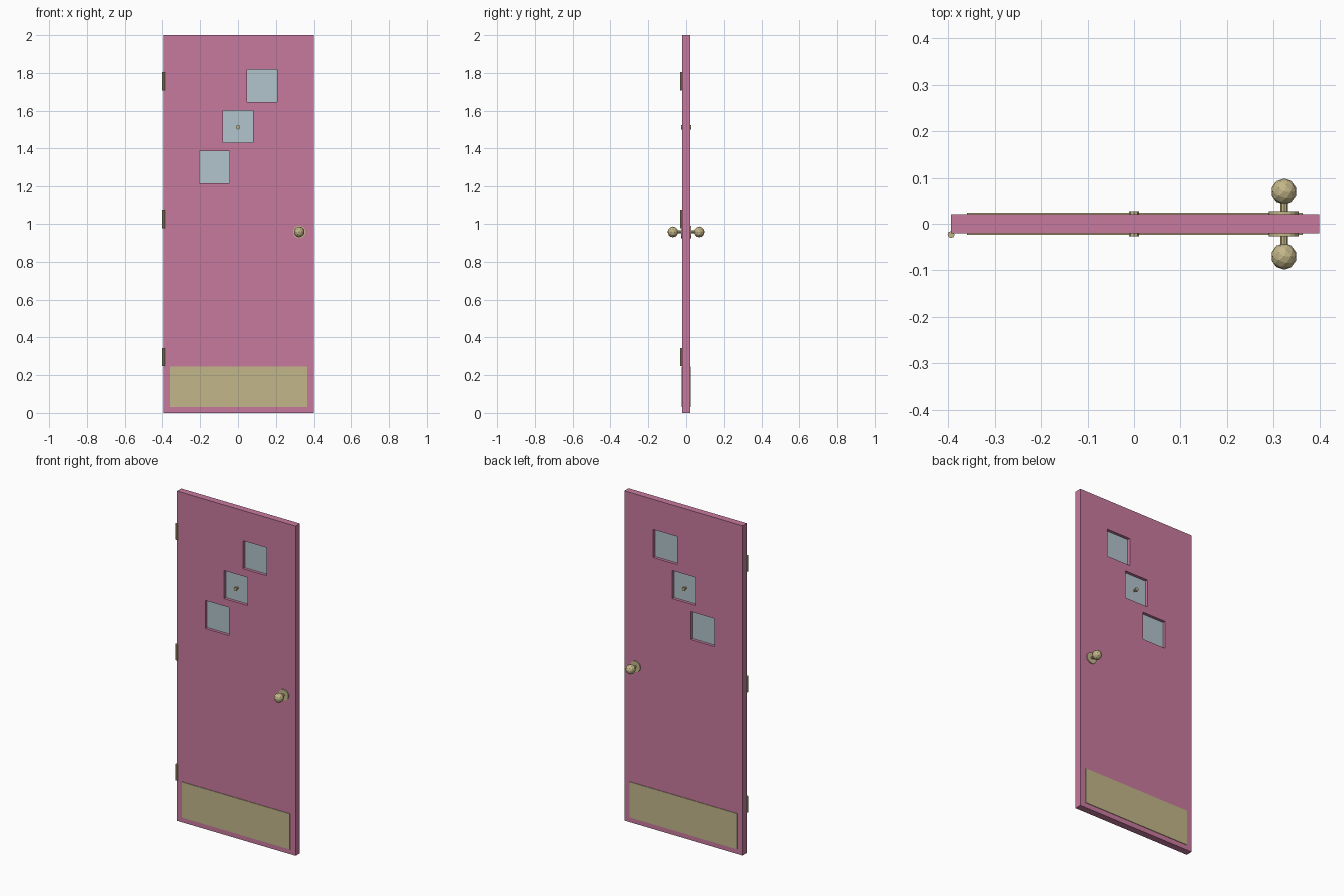
import bpy, bmesh, math
from mathutils import Matrix, Vector

if "Cube" in bpy.data.objects:
    bpy.data.objects.remove(bpy.data.objects["Cube"])


def material(name, color):
    m = bpy.data.materials.new(name)
    m.diffuse_color = (*color, 1)
    m.use_nodes = True
    m.node_tree.nodes["Principled BSDF"].inputs["Base Color"].default_value = m.diffuse_color
    return m


PINK = material("pink paint", (0.575, 0.195, 0.342))
BRASS = material("brass", (0.552, 0.468, 0.254))
GLASS = material("pale glass", (0.445, 0.552, 0.604))

X0, X1, H, T = -0.394, 0.4, 2.0, 0.0205   # door edges, height, half thickness
WINDOWS = [(0.127, 1.732), (0.0, 1.517), (-0.125, 1.302)]
WW, WH = 0.0795, 0.085                    # window half sizes


def finish(name, bm, mat):
    bmesh.ops.recalc_face_normals(bm, faces=bm.faces)
    me = bpy.data.meshes.new(name)
    bm.to_mesh(me)
    bm.free()
    me.materials.append(mat)
    ob = bpy.data.objects.new(name, me)
    bpy.context.collection.objects.link(ob)
    return ob


def box(name, center, size, mat):
    bm = bmesh.new()
    bmesh.ops.create_cube(bm, size=1, matrix=Matrix.Translation(center) @ Matrix.Diagonal((*size, 1)))
    return finish(name, bm, mat)


def cylinder(name, center, r, length, mat, sides, along_y=True, r2=None):
    bm = bmesh.new()
    rot = Matrix.Rotation(math.pi / 2, 4, 'X') if along_y else Matrix()
    bmesh.ops.create_cone(bm, cap_ends=True, segments=sides, radius1=r, radius2=r2 or r,
                          depth=length, matrix=Matrix.Translation(center) @ rot)
    return finish(name, bm, mat)


# Door slab: a grid with the window cells left open, extruded to thickness
xs = sorted([X0, X1] + [x + s * WW for x, z in WINDOWS for s in (-1, 1)])
zs = sorted([0, H] + [z + s * WH for x, z in WINDOWS for s in (-1, 1)])
bm = bmesh.new()
grid = [[bm.verts.new((x, -T, z)) for z in zs] for x in xs]
for i in range(len(xs) - 1):
    for j in range(len(zs) - 1):
        cx, cz = (xs[i] + xs[i + 1]) / 2, (zs[j] + zs[j + 1]) / 2
        if not any(abs(cx - x) < WW and abs(cz - z) < WH for x, z in WINDOWS):
            bm.faces.new((grid[i][j], grid[i + 1][j], grid[i + 1][j + 1], grid[i][j + 1]))
ext = bmesh.ops.extrude_face_region(bm, geom=bm.faces[:], use_keep_orig=True)
bmesh.ops.translate(bm, vec=Vector((0, 2 * T, 0)),
                    verts=[v for v in ext["geom"] if isinstance(v, bmesh.types.BMVert)])
finish("door_slab", bm, PINK)

# Recessed window panes
for k, (x, z) in enumerate(WINDOWS):
    box(f"window_pane_{k + 1}", (x, 0, z), (2 * WW, 0.006, 2 * WH), GLASS)

# Peephole through the middle pane
cylinder("peephole", (0, 0, 1.512), 0.007, 0.046, BRASS, 8)

for side, s in (("front", -1), ("back", 1)):
    # Peephole rim, kick plate, and knob with its rose and stem
    cylinder(f"peephole_rim_{side}", (0, s * 0.023, 1.512), 0.011, 0.007, BRASS, 8)
    box(f"kick_plate_{side}", (0.002, s * (T + 0.0015), 0.138), (0.724, 0.004, 0.216), BRASS)
    cylinder(f"knob_rose_{side}", (0.323, s * (T + 0.002), 0.957), 0.033, 0.008, BRASS, 16)
    cylinder(f"knob_stem_{side}", (0.323, s * 0.036, 0.957), 0.008, 0.036, BRASS, 8)
    bm = bmesh.new()
    bmesh.ops.create_icosphere(bm, subdivisions=2, radius=0.0285,
                               matrix=Matrix.Translation((0.323, s * 0.07, 0.957)))
    finish(f"door_knob_{side}", bm, BRASS)

# Hinge barrels
for k, z in enumerate((0.296, 1.025, 1.756)):
    cylinder(f"hinge_{k + 1}", (-0.394, -0.023, z), 0.0075, 0.097, BRASS, 8, along_y=False)
